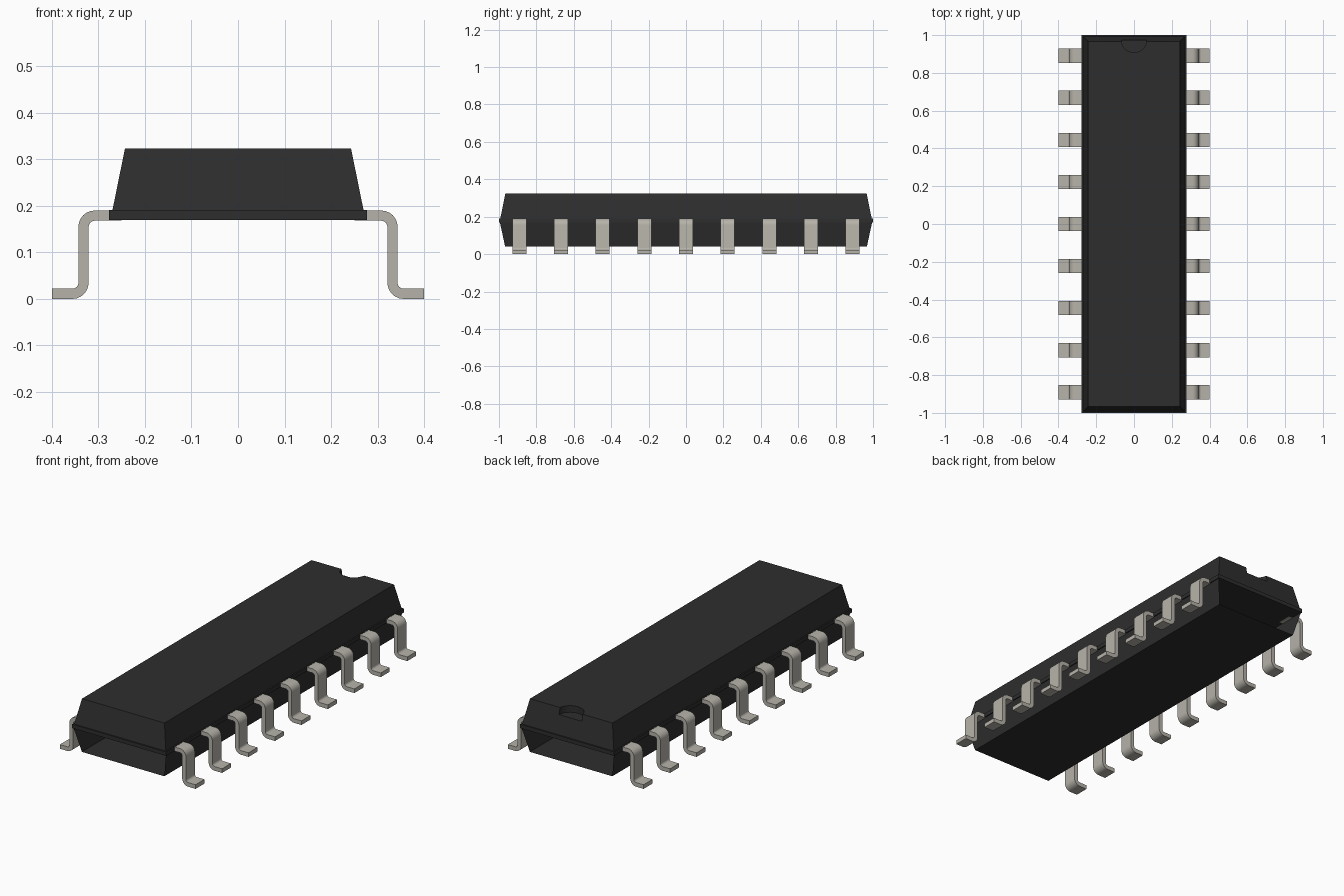
import bpy
import bmesh
import math
from mathutils import Vector

if "Cube" in bpy.data.objects:
    bpy.data.objects.remove(bpy.data.objects["Cube"])


def material(name, rgb):
    mat = bpy.data.materials.new(name)
    mat.use_nodes = True
    mat.diffuse_color = (*rgb, 1)
    mat.node_tree.nodes["Principled BSDF"].inputs["Base Color"].default_value = (*rgb, 1)
    return mat


BLACK = material("black plastic", (0.027, 0.027, 0.027))
METAL = material("tinned metal", (0.47, 0.45, 0.40))


def add_object(name, bm, mat):
    mesh = bpy.data.meshes.new(name)
    bm.to_mesh(mesh)
    bm.free()
    mesh.materials.append(mat)
    obj = bpy.data.objects.new(name, mesh)
    bpy.context.collection.objects.link(obj)
    return obj


def tapered_block(name, z0, half0, z1, half1):
    """Block whose half width and half length differ between bottom and top."""
    bm = bmesh.new()
    bmesh.ops.create_cube(bm, size=2)
    for v in bm.verts:
        z, (hx, hy) = (z1, half1) if v.co.z > 0 else (z0, half0)
        v.co = (v.co.x * hx, v.co.y * hy, z)
    return add_object(name, bm, BLACK)


# Upper body, belt around the parting line
TOP = 0.323
upper = tapered_block("upper_body", 0.19, (0.27, 0.993), TOP, (0.243, 0.966))
tapered_block("parting_belt", 0.17, (0.277, 1.0), 0.191, (0.277, 1.0))

# Lower shell: thin trough, open at both ends
lower = tapered_block("lower_shell", 0.04, (0.243, 0.967), 0.17, (0.272, 0.995))
bm = bmesh.new()
bm.from_mesh(lower.data)
bm.normal_update()
open_faces = [f for f in bm.faces if f.normal.z > 0.9 or abs(f.normal.y) > 0.9]
bmesh.ops.delete(bm, geom=open_faces, context="FACES_ONLY")
bm.to_mesh(lower.data)
bm.free()

# Half-round orientation notch at the back of the top face
bm = bmesh.new()
bmesh.ops.create_cone(bm, cap_ends=True, segments=32, radius1=0.067, radius2=0.067, depth=0.2)
bmesh.ops.translate(bm, verts=bm.verts, vec=(0, 0.975, TOP - 0.035 + 0.1))
cutter = add_object("notch_cutter", bm, BLACK)
cutter.hide_render = True
cut = upper.modifiers.new("notch", "BOOLEAN")
cut.operation = "DIFFERENCE"
cut.object = cutter
bpy.context.view_layer.objects.active = upper
bpy.ops.object.modifier_apply(modifier=cut.name)
bpy.data.objects.remove(cutter)

# Gull-wing lead outline: a centre line with two rounded bends, then thickened
THICK, BEND, STEPS = 0.022, 0.024, 6
Z_TOP, Z_FOOT, X_LEG = 0.179, THICK / 2, 0.332


def lead_path():
    """Points and their sideways directions along the centre line."""
    path = [(Vector((0.25, Z_TOP)), Vector((0, 1)))]
    for i in range(STEPS + 1):
        a = math.pi / 2 * (1 - i / STEPS)
        d = Vector((math.cos(a), math.sin(a)))
        path.append((Vector((X_LEG - BEND, Z_TOP - BEND)) + d * BEND, d))
    for i in range(STEPS + 1):
        a = math.pi * (1 + i / STEPS / 2)
        d = Vector((math.cos(a), math.sin(a)))
        path.append((Vector((X_LEG + BEND, Z_FOOT + BEND)) + d * BEND, -d))
    path.append((Vector((0.4, Z_FOOT)), Vector((0, 1))))
    return path


def make_lead(name, side, y, width=0.075):
    bm = bmesh.new()
    rings = []
    for p, n in lead_path():
        a, b = p + n * THICK / 2, p - n * THICK / 2
        corners = ((a, -1), (a, 1), (b, 1), (b, -1))
        rings.append([bm.verts.new((side * q.x, y + s * width / 2, q.y)) for q, s in corners])
    for r0, r1 in zip(rings, rings[1:]):
        for k in range(4):
            j = (k + 1) % 4
            bm.faces.new((r0[k], r0[j], r1[j], r1[k]))
    bm.faces.new(rings[0])
    bm.faces.new(rings[-1])
    bmesh.ops.recalc_face_normals(bm, faces=bm.faces)
    for f in bm.faces:
        f.smooth = True
    lead = add_object(name, bm, METAL)
    lead.data.set_sharp_from_angle(angle=math.radians(30))


# Nine leads on each side
for label, side in (("left", 1), ("right", -1)):
    for i in range(9):
        make_lead(f"{label}_lead_{i + 1}", side, (i - 4) * 0.2227)
